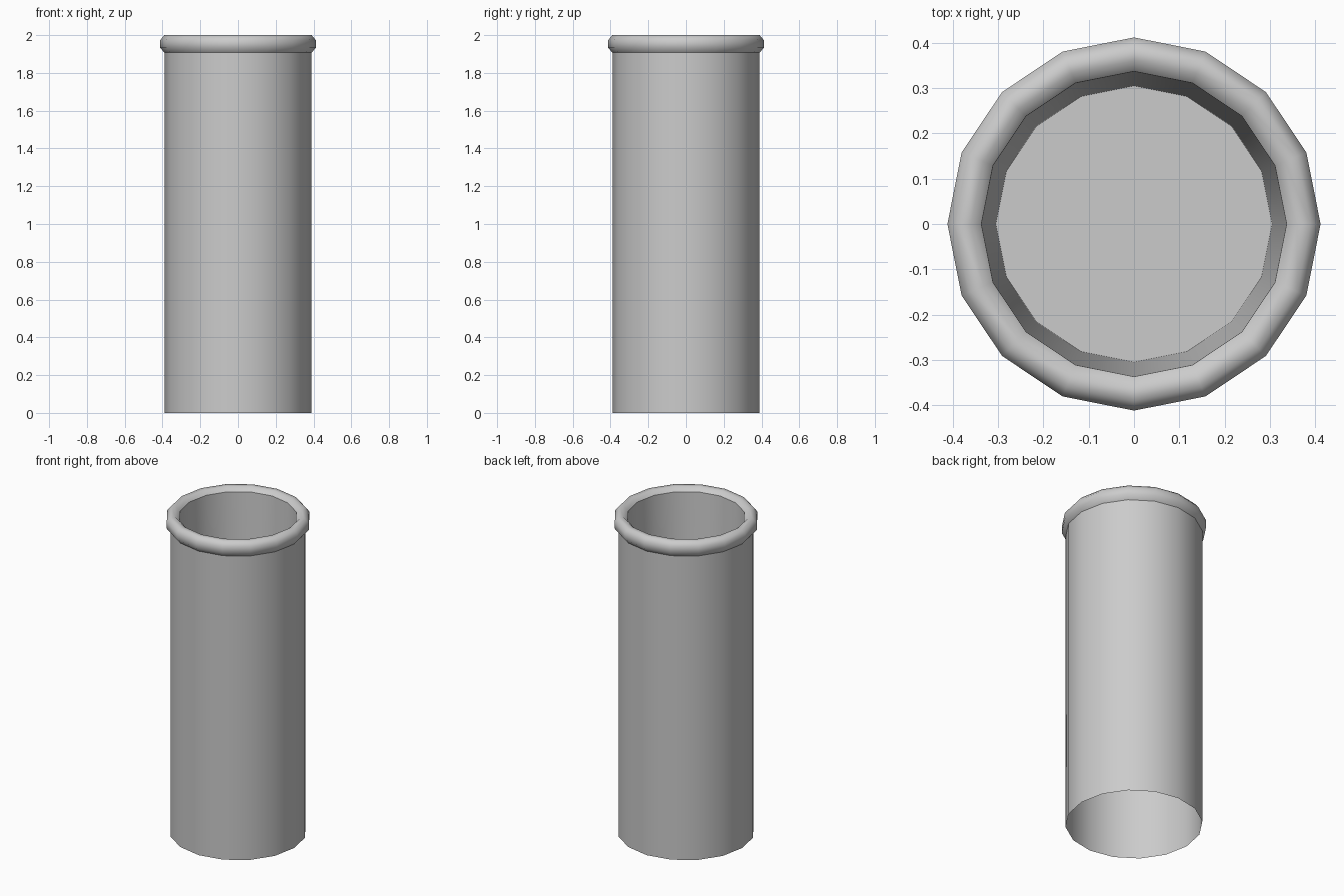
import bpy, bmesh, math

if "Cube" in bpy.data.objects:
    bpy.data.objects.remove(bpy.data.objects["Cube"])

SIDES = 16


def lathe(name, profile, cap_end=False):
    """Spin an (r, z) profile around z; profile runs upward on outer faces."""
    bm = bmesh.new()
    rings = []
    for r, z in profile:
        rings.append([bm.verts.new((r * math.cos(2 * math.pi * i / SIDES),
                                    r * math.sin(2 * math.pi * i / SIDES), z))
                      for i in range(SIDES)])
    for a, b in zip(rings, rings[1:]):
        for i in range(SIDES):
            j = (i + 1) % SIDES
            bm.faces.new((a[i], a[j], b[j], b[i]))
    if cap_end:
        bm.faces.new(rings[-1])
    mesh = bpy.data.meshes.new(name)
    bm.to_mesh(mesh)
    bm.free()
    obj = bpy.data.objects.new(name, mesh)
    bpy.context.collection.objects.link(obj)
    bpy.ops.object.select_all(action='DESELECT')
    obj.select_set(True)
    bpy.context.view_layer.objects.active = obj
    bpy.ops.object.shade_smooth_by_angle(angle=math.radians(58))
    return obj


# Outer tube, open at the bottom
lathe("outer_tube", [(0.39, 0.0), (0.39, 1.907)])

# Rounded rim bead
lathe("rim", [(0.39, 1.907), (0.412, 1.933), (0.412, 1.974),
              (0.39, 2.0), (0.36, 2.0), (0.337, 1.976)])

# Slightly tapered bore with a closed floor
lathe("inner_bore", [(0.337, 1.976), (0.305, 1.1)], cap_end=True)
